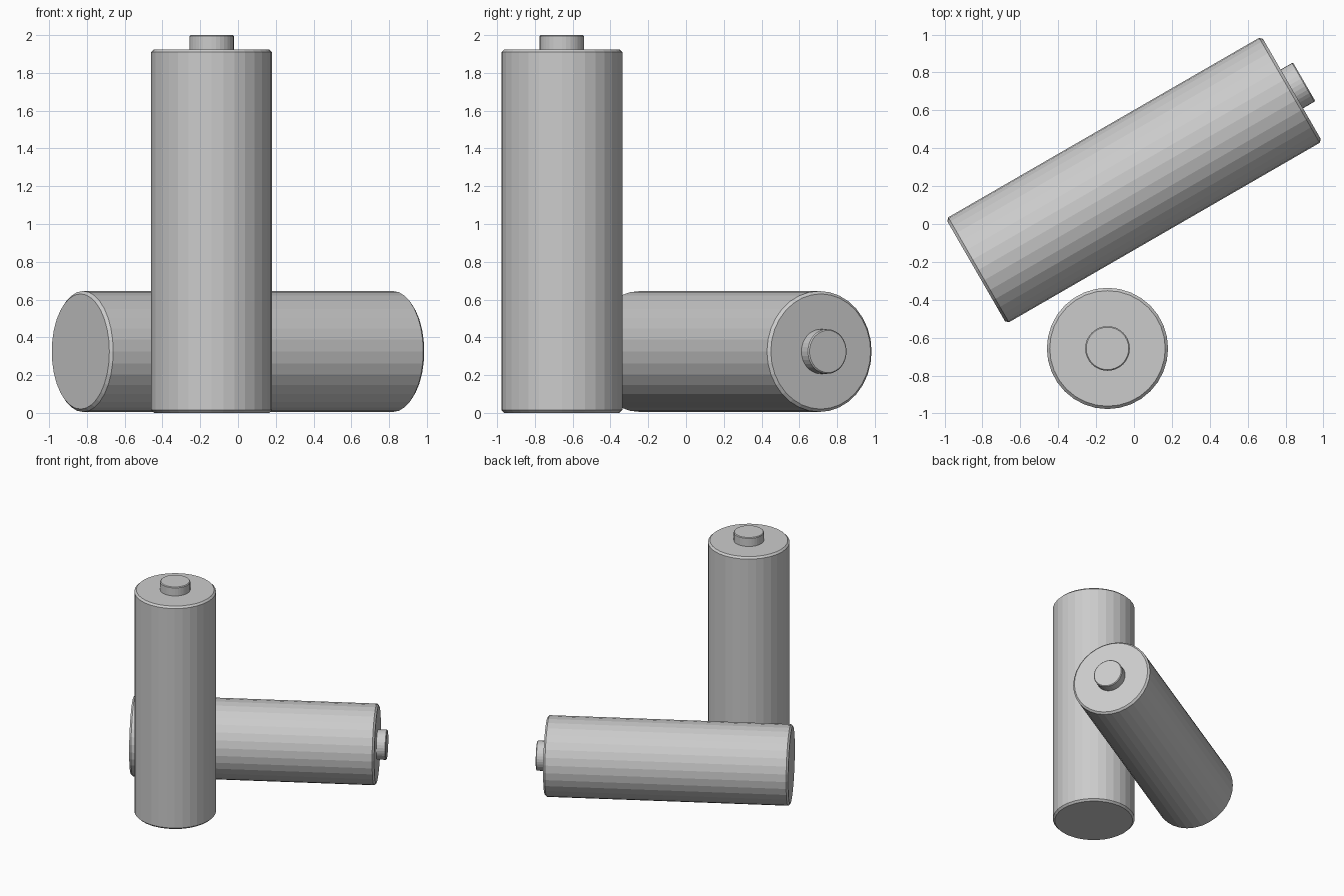
import bpy
from math import radians, sin, cos
from mathutils import Matrix

if "Cube" in bpy.data.objects:
    bpy.data.objects.remove(bpy.data.objects["Cube"])

SIDES = 32
RADIUS, LENGTH = 0.32, 1.925      # casing
NUB_R, NUB_H = 0.118, 0.075       # raised contact


def cylinder(name, radius, z0, z1, chamfer, placement):
    """Flat-sided cylinder from z0 to z1 with chamfered rims."""
    bpy.ops.mesh.primitive_cylinder_add(vertices=SIDES, radius=radius, depth=z1 - z0)
    ob = bpy.context.object
    ob.name = name
    ob.data.transform(Matrix.Translation((0, 0, (z0 + z1) / 2)))
    ob.matrix_world = placement
    bevel = ob.modifiers.new("rim_chamfer", 'BEVEL')
    bevel.width = chamfer
    bevel.segments = 1
    bevel.limit_method = 'ANGLE'
    bevel.angle_limit = radians(40)
    return ob


def battery(prefix, placement):
    cylinder(prefix + "_casing", RADIUS, 0, LENGTH, 0.015, placement)
    cylinder(prefix + "_contact", NUB_R, LENGTH - 0.01, LENGTH + NUB_H, 0.006, placement)


# standing battery
battery("standing_battery", Matrix.Translation((-0.14, -0.657, 0)))

# lying battery, turned 30 degrees
turn = radians(30)
base = Matrix.Translation((-LENGTH / 2 * cos(turn), 0.232 - LENGTH / 2 * sin(turn), 0.325))
battery("lying_battery", base @ Matrix.Rotation(turn, 4, 'Z') @ Matrix.Rotation(radians(90), 4, 'Y'))
